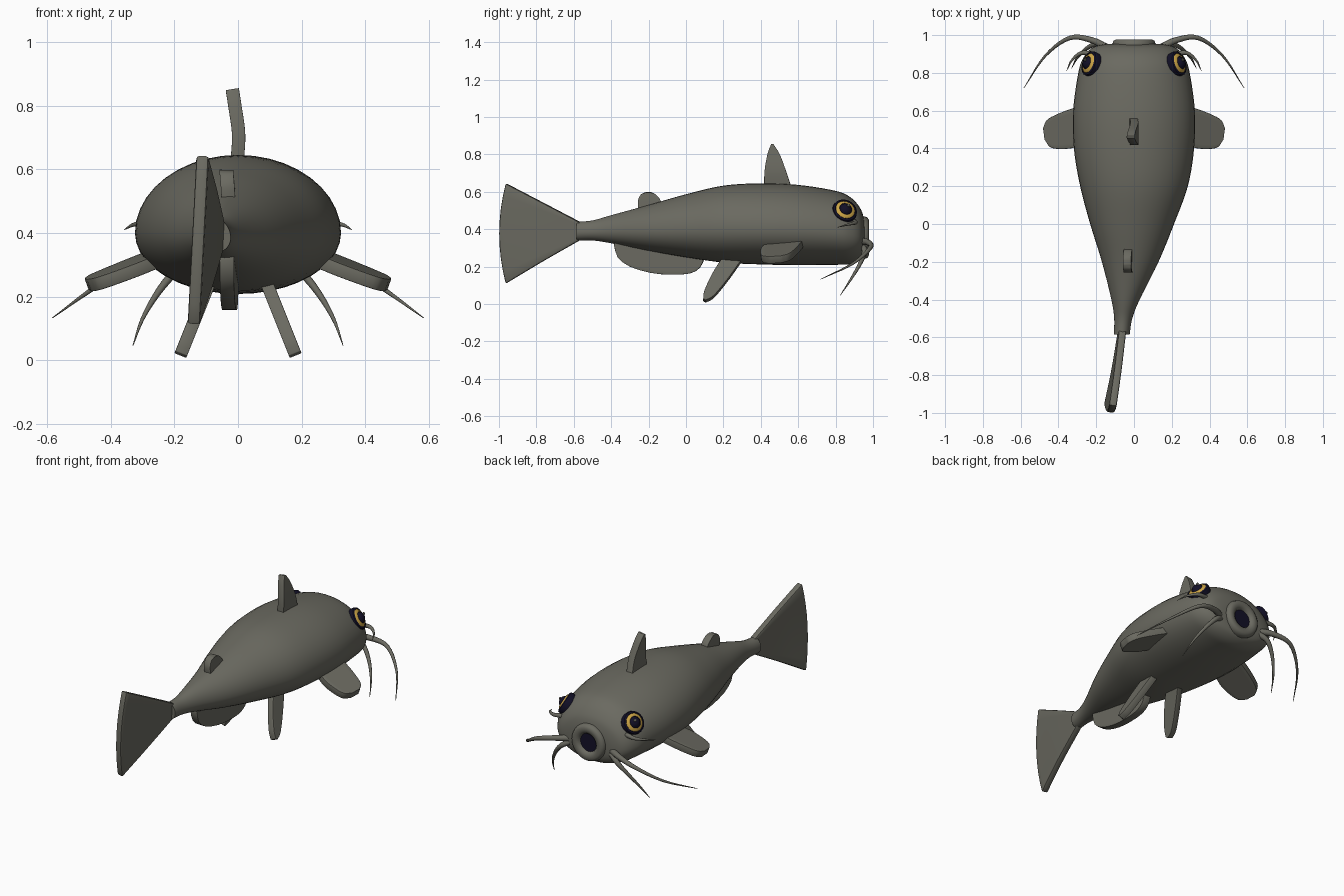
import bpy, bmesh, math
from mathutils import Vector

if "Cube" in bpy.data.objects:
    bpy.data.objects.remove(bpy.data.objects["Cube"])


def material(name, rgb):
    m = bpy.data.materials.new(name)
    m.diffuse_color = (*rgb, 1)
    m.use_nodes = True
    m.node_tree.nodes["Principled BSDF"].inputs["Base Color"].default_value = m.diffuse_color
    return m


GREY = material("olive grey skin", (0.145, 0.143, 0.118))
GOLD = material("gold iris", (0.60, 0.37, 0.06))
DARK = material("dark navy", (0.006, 0.005, 0.02))


def smooth(pts, n):
    """Sample a smooth curve with n + 1 points through the given points."""
    pts = [Vector(p) for p in pts]
    p = [pts[0] * 2 - pts[1]] + pts + [pts[-1] * 2 - pts[-2]]
    out = []
    for k in range(n + 1):
        f = k / n * (len(pts) - 1)
        i = min(int(f), len(pts) - 2)
        t = f - i
        a, b, c, d = p[i:i + 4]
        out.append(0.5 * (2 * b + (c - a) * t + (2 * a - 5 * b + 4 * c - d) * t * t
                          + (3 * b - a - 3 * c + d) * t ** 3))
    return out


def grid_object(name, rows, closed=False, caps=False, mats=(GREY,), pick=None, angle=40):
    """Skin a list of rows of points; closed rows make tubes."""
    bm = bmesh.new()
    vs = [[bm.verts.new(p) for p in r] for r in rows]
    n = len(rows[0])
    for i in range(len(rows) - 1):
        for j in range(n if closed else n - 1):
            k = (j + 1) % n
            f = bm.faces.new((vs[i][j], vs[i][k], vs[i + 1][k], vs[i + 1][j]))
            if pick:
                f.material_index = pick(i)
    if caps:
        bm.faces.new(vs[0])
        f = bm.faces.new(vs[-1])
        if pick:
            f.material_index = pick(len(rows) - 2)
    bmesh.ops.recalc_face_normals(bm, faces=bm.faces)
    me = bpy.data.meshes.new(name)
    bm.to_mesh(me)
    bm.free()
    for m in mats:
        me.materials.append(m)
    ob = bpy.data.objects.new(name, me)
    bpy.context.collection.objects.link(ob)
    bpy.ops.object.select_all(action='DESELECT')
    ob.select_set(True)
    bpy.context.view_layer.objects.active = ob
    bpy.ops.object.shade_smooth_by_angle(angle=math.radians(angle))
    return ob


def fin(name, edge_a, edge_b, thick, bow=(0, 0, 0)):
    """Slab spanned between two curved edges, outer end pushed out by bow."""
    n, m = 14, 8
    rows = []
    for i, (a, b) in enumerate(zip(smooth(edge_a, n), smooth(edge_b, n))):
        rows.append([a.lerp(b, j / m) + Vector(bow) * (i / n) ** 2 * 4 * (j / m) * (1 - j / m)
                     for j in range(m + 1)])
    ob = grid_object(name, rows)
    so = ob.modifiers.new("thickness", 'SOLIDIFY')
    so.thickness, so.offset = thick, 0
    be = ob.modifiers.new("soft rim", 'BEVEL')
    be.width, be.segments = 0.009, 2
    be.limit_method, be.angle_limit = 'ANGLE', math.radians(50)
    for mod in ("thickness", "soft rim"):
        bpy.ops.object.modifier_apply(modifier=mod)
    bpy.ops.object.shade_smooth_by_angle(angle=math.radians(40))


def lathe(name, profile, origin, axis, mats, pick=None, seg=32):
    """Revolve (radius, height) pairs round an axis."""
    q = Vector(axis).to_track_quat('Z', 'Y')
    rows = []
    for r, h in profile:
        rows.append([Vector(origin) + q @ Vector((r * math.cos(a), r * math.sin(a), h))
                     for a in (2 * math.pi * k / seg for k in range(seg))])
    return grid_object(name, rows, True, True, mats, pick)


def barbel(name, path, radius):
    """Tapering whisker along a smooth path."""
    pts = smooth(path, 20)
    rows = []
    for i, p in enumerate(pts):
        t = (pts[min(i + 1, 20)] - pts[max(i - 1, 0)]).normalized()
        u = t.cross(Vector((0.1, 0.2, 1))).normalized()
        v = t.cross(u)
        r = radius * (1 - 0.93 * (i / 20) ** 1.2)
        rows.append([p + r * (u * math.cos(a) + v * math.sin(a))
                     for a in (2 * math.pi * k / 10 for k in range(10))])
    grid_object(name, rows, True, True)


# Body: stations of y, centre x, half width, top z, bottom z
stations = [
    (-.585, -.065, .042, .44, .34), (-.50, -.057, .048, .447, .34),
    (-.40, -.045, .075, .475, .325), (-.20, -.02, .15, .53, .285),
    (0, -.01, .222, .587, .25), (.2, 0, .285, .633, .222),
    (.4, 0, .318, .645, .212), (.6, 0, .322, .637, .208),
    (.8, 0, .295, .605, .21), (.88, 0, .268, .57, .213),
    (.93, 0, .225, .515, .235), (.95, 0, .165, .46, .265),
    (.956, 0, .08, .40, .31)]


def catmull5(st, n):
    """Smooth five-value stations by splitting them into two curves."""
    one = smooth([s[:3] for s in st], n)
    two = smooth([(s[3], s[4], 0) for s in st], n)
    return [(*a, b[0], b[1]) for a, b in zip(one, two)]


rows = []
for y, cx, hw, top, bot in catmull5(stations, 60):
    zc = bot + 0.44 * (top - bot)
    ring = []
    for k in range(40):
        a = 2 * math.pi * k / 40
        s = math.sin(a)
        ring.append((cx + hw * math.cos(a), y, zc + s * ((top - zc) if s > 0 else (zc - bot))))
    rows.append(ring)
grid_object("body", rows, True, True, angle=60)

# Mouth: rounded lip ring with a dark opening
lathe("lips", [(.112, -.03), (.114, .004), (.108, .02), (.095, .028), (.075, .027),
               (.06, .018), (.054, .004)], (0, .95, .355), (0, 1, 0), (GREY,))
lathe("mouth_opening", [(.056, 0), (.056, .008)], (0, .95, .355), (0, 1, 0), (DARK,))

# Tail fin, slightly swept to the side
fin("tail_fin", [(-.06, -.56, .435), (-.085, -.77, .545), (-.112, -.962, .645)],
    [(-.065, -.56, .345), (-.1, -.77, .225), (-.14, -.962, .11)], .04, (0, -.035, 0))

# Dorsal fin
fin("dorsal_fin", [(-.003, .565, .62), (.002, .535, .71), (-.01, .50, .80), (-.018, .467, .852)],
    [(-.003, .418, .62), (.002, .420, .71), (-.01, .436, .80), (-.018, .455, .852)], .042)

# Small rear back fin
fin("adipose_fin", [(-.03, -.125, .52), (-.033, -.14, .56), (-.036, -.17, .59), (-.036, -.19, .598)],
    [(-.03, -.255, .50), (-.033, -.257, .55), (-.036, -.24, .585), (-.036, -.215, .598)], .043)

# Anal fin: lower edge against a line buried in the body
fin("anal_fin",
    [(-.035, -.385, .315), (-.035, -.365, .25), (-.033, -.30, .20), (-.03, -.19, .167),
     (-.027, -.085, .157), (-.024, .02, .163), (-.022, .075, .195), (-.02, .10, .25)],
    [(-.035, -.38, .34), (-.035, -.345, .34), (-.033, -.28, .335), (-.03, -.19, .32),
     (-.027, -.085, .305), (-.024, .01, .29), (-.022, .06, .28), (-.02, .095, .272)], .045)

for side, s in (("left", -1), ("right", 1)):
    # Pectoral fins, drooping outward
    def pec(x, y):
        return (s * x, y, .312 - .36 * (x - .27) + .12 * (y - .5))
    fin(side + "_pectoral_fin", [pec(.25, .635), pec(.36, .60), pec(.45, .557), pec(.476, .51)],
        [pec(.25, .43), pec(.33, .402), pec(.43, .405), pec(.468, .45)], .042)

    # Pelvic fins, pointing down and back
    def pel(y, z):
        return (s * (.095 + .4 * (.23 - z)), y, z)
    fin(side + "_pelvic_fin", [pel(.31, .25), pel(.225, .13), pel(.15, .04), pel(.105, .014)],
        [pel(.20, .25), pel(.145, .165), pel(.10, .07), pel(.092, .022)], .04)

    # Eyes: dark rim, gold iris, domed dark pupil
    axis = Vector((s * .8, .28, .5)).normalized()
    centre = (s * .230, .848, .497)
    lathe(side + "_eye",
          [(.064, -.03), (.068, .0), (.065, .012), (.056, .017), (.053, .014),
           (.044, .022), (.035, .024), (.033, .022), (.027, .033), (.016, .040), (.005, .043)],
          centre, axis, (DARK, GOLD), lambda i: 1 if i in (4, 5) else 0)
    glint = Vector(centre) + axis * .036 + Vector((0, .012, .014))
    lathe(side + "_eye_glint", [(.009, -.004), (.008, .001), (.004, .004)],
          glint, axis, (GREY,), seg=12)

    # Three pairs of barbels
    barbel(side + "_long_barbel", [(s * .14, .93, .335), (s * .22, .972, .33), (s * .34, .985, .30),
                                   (s * .47, .89, .215), (s * .583, .72, .133)], .02)
    barbel(side + "_chin_barbel", [(s * .13, .93, .32), (s * .19, .955, .285), (s * .25, .93, .215),
                                   (s * .30, .88, .13), (s * .33, .825, .047)], .018)
    barbel(side + "_nose_barbel", [(s * .22, .90, .44), (s * .28, .905, .435),
                                   (s * .33, .865, .425), (s * .357, .81, .41)], .014)
